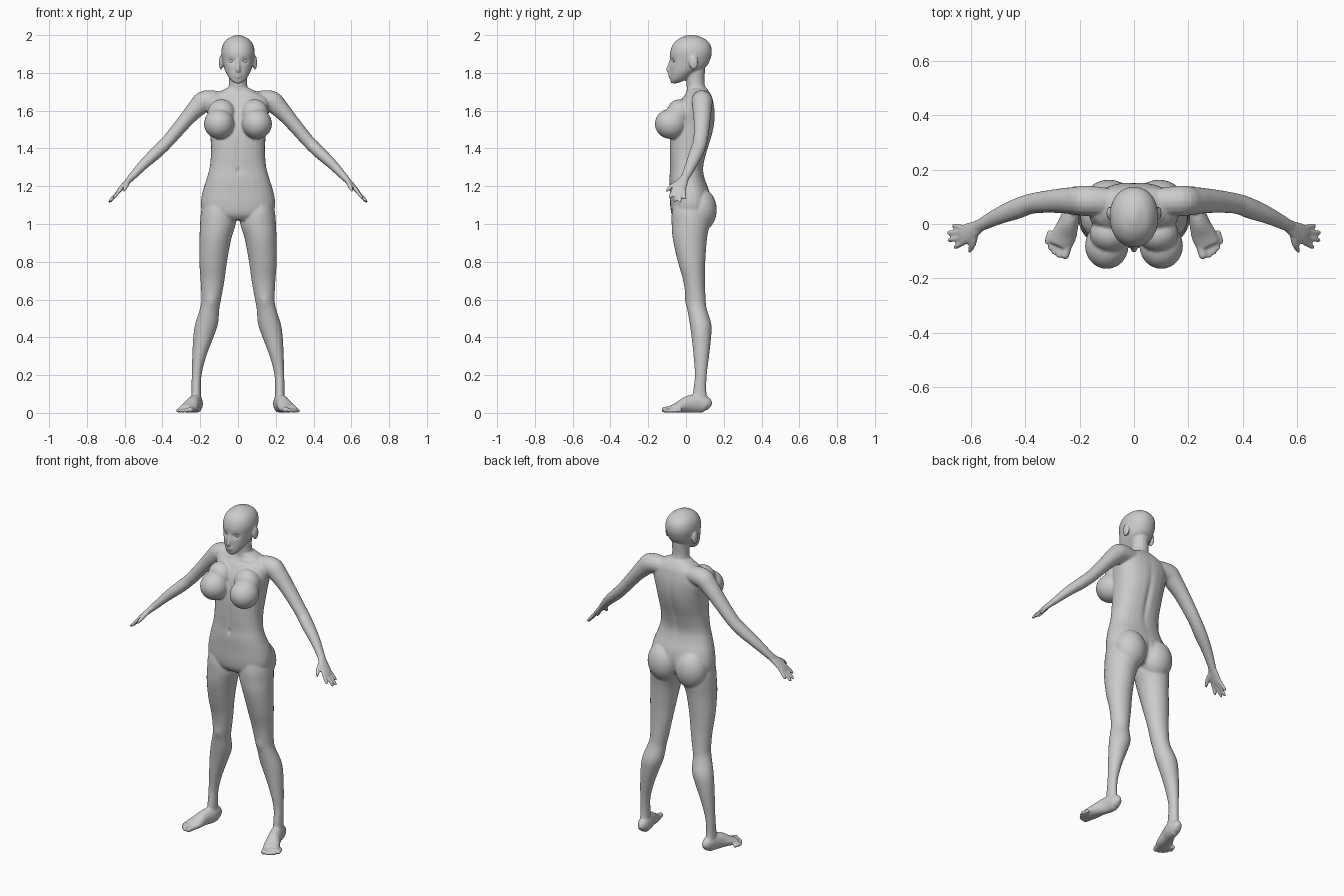
import bpy, bmesh, math
from mathutils import Vector, Matrix

bm = bmesh.new()


def smooth_rows(rows, steps=4):
    """Catmull-Rom interpolation of section rows."""
    out = []
    n = len(rows)
    for i in range(n - 1):
        a, b, c, d = rows[max(i - 1, 0)], rows[i], rows[i + 1], rows[min(i + 2, n - 1)]
        for k in range(steps):
            t = k / steps
            out.append([0.5 * (2 * q + (r - p) * t + (2 * p - 5 * q + 4 * r - s) * t * t
                               + (3 * q - p - 3 * r + s) * t ** 3)
                        for p, q, r, s in zip(a, b, c, d)])
    return out + [list(rows[-1])]


def skin(rings):
    loops = [[bm.verts.new(p) for p in ring] for ring in rings]
    n = len(loops[0])
    faces = [bm.faces.new((a[i], a[(i + 1) % n], b[(i + 1) % n], b[i]))
             for a, b in zip(loops, loops[1:]) for i in range(n)]
    faces += [bm.faces.new(loops[0]), bm.faces.new(loops[-1])]
    bmesh.ops.recalc_face_normals(bm, faces=faces)


def stack(rows, side=1, power=2.0, n=28):
    """Horizontal sections: z, x0, x1, y0, y1."""
    rings = []
    for z, x0, x1, y0, y1 in smooth_rows(rows):
        ring = []
        for i in range(n):
            a = 2 * math.pi * i / n
            c, s = math.cos(a), math.sin(a)
            u = math.copysign(abs(c) ** (2 / power), c)
            v = math.copysign(abs(s) ** (2 / power), s)
            ring.append((side * ((x0 + x1) / 2 + u * (x1 - x0) / 2), (y0 + y1) / 2 + v * (y1 - y0) / 2, z))
        rings.append(ring)
    skin(rings)


def tube(rows, side=1, ref=(0, 1, 0), n=16):
    """Sections along a path: x, y, z, radius along ref, other radius."""
    rows = smooth_rows(rows)
    pts = [Vector(r[:3]) for r in rows]
    rings = []
    for i, r in enumerate(rows):
        t = (pts[min(i + 1, len(pts) - 1)] - pts[max(i - 1, 0)]).normalized()
        v = Vector(ref)
        v = (v - t * v.dot(t)).normalized()
        u = t.cross(v)
        ring = []
        for k in range(n):
            a = 2 * math.pi * k / n
            p = pts[i] + v * math.cos(a) * r[3] + u * math.sin(a) * r[4]
            ring.append((side * p.x, p.y, p.z))
        rings.append(ring)
    skin(rings)


def ball(c, r, side=1):
    m = Matrix.Translation((side * c[0], c[1], c[2])) @ Matrix.Diagonal((*r, 1))
    bmesh.ops.create_uvsphere(bm, u_segments=24, v_segments=16, radius=1, matrix=m)


def digit(a, b, r, side, ref=(0, 1, 0)):
    """Finger or toe with a rounded tip."""
    a, b = Vector(a), Vector(b)
    tube([(*a, r, r), (*a.lerp(b, 0.5), r, r), (*a.lerp(b, 0.88), r * .9, r * .9), (*b, r * .4, r * .4)], side, ref, 10)


# torso
stack([(z, -w, w, f, b) for z, w, f, b in (
    (1.72, .058, .005, .11), (1.69, .12, 0, .13), (1.66, .16, -.025, .142), (1.60, .165, -.058, .152),
    (1.53, .152, -.075, .15), (1.46, .146, -.085, .135), (1.38, .143, -.087, .11), (1.30, .15, -.085, .092),
    (1.24, .166, -.088, .1), (1.17, .188, -.086, .125), (1.10, .197, -.084, .135), (1.05, .18, -.075, .125),
    (1.02, .13, -.05, .1))], power=2.3)
# neck
tube([(0, .07, 1.62, .05, .06), (0, .058, 1.69, .052, .056), (0, .05, 1.75, .048, .048), (0, .05, 1.82, .052, .05)],
     ref=(0, 1, 0))
# head
stack([(z, -w, w, f, b) for z, w, f, b in (
    (1.745, .018, -.078, -.045), (1.765, .042, -.084, 0), (1.80, .063, -.085, .05), (1.83, .075, -.086, .105),
    (1.87, .084, -.084, .128), (1.91, .089, -.084, .137), (1.95, .08, -.07, .129), (1.98, .056, -.04, .1),
    (1.996, .022, -.005, .06), (2.001, .006, .02, .035))], power=2.15)
# nose and lips
tube([(0, -.078, 1.875, .008, .008), (0, -.087, 1.84, .01, .009), (0, -.094, 1.815, .011, .012),
      (0, -.085, 1.803, .008, .012)])
ball((0, -.085, 1.789), (.022, .009, .006))
ball((0, -.084, 1.779), (.018, .009, .006))

for s in (1, -1):
    # ear
    ball((.09, .04, 1.855), (.011, .024, .038), s)
    # chest
    ball((.1, -.08, 1.53), (.08, .085, .08), s)
    ball((.088, -.035, 1.585), (.075, .068, .075), s)
    # seat muscles
    ball((.092, .075, 1.075), (.096, .088, .115), s)
    # leg
    stack([(1.13, .04, .18, -.06, .11), (1.06, .015, .196, -.075, .125), (1.0, .012, .201, -.076, .125),
           (.92, .036, .204, -.07, .111), (.8, .058, .205, -.043, .102), (.7, .072, .198, -.015, .1),
           (.6, .09, .194, 0, .104), (.55, .099, .202, .007, .11), (.47, .106, .227, .02, .134),
           (.4, .13, .237, .03, .133), (.3, .168, .242, .04, .122), (.2, .193, .245, .047, .11),
           (.11, .196, .246, .037, .108), (.04, .192, .25, .03, .12)], s)
    # foot and toes
    tube([(.214, .126, .03, .014, .02), (.217, .105, .044, .03, .043), (.222, .06, .05, .035, .05),
          (.238, .01, .045, .037, .045), (.256, -.04, .03, .046, .029), (.274, -.08, .02, .044, .019)],
         s, (1, 0, 0))
    for x, y, r in ((.257, -.128, .016), (.279, -.124, .011), (.296, -.112, .011), (.31, -.096, .0105),
                    (.322, -.073, .010)):
        digit((x - .015, y + .05, r + .004), (x, y, r), r, s, (1, 0, 0))
    # arm
    tube([(.08, .08, 1.655, .05, .045), (.17, .085, 1.652, .056, .056), (.215, .085, 1.617, .052, .05),
          (.275, .085, 1.552, .045, .04), (.37, .076, 1.44, .038, .034), (.43, .056, 1.38, .038, .033),
          (.5, .028, 1.315, .031, .027), (.575, -.01, 1.235, .022, .018)], s)
    # hand
    tube([(.562, -.004, 1.248, .022, .017), (.595, -.025, 1.214, .034, .015), (.62, -.037, 1.187, .038, .013),
          (.637, -.039, 1.168, .034, .01)], s)
    for y, tip in ((-.012, (.667, -.006, 1.13)), (-.03, (.685, -.032, 1.113)),
                   (-.048, (.683, -.06, 1.117)), (-.066, (.66, -.087, 1.135))):
        digit((.62, y, 1.186), tip, .0095, s)
    # thumb
    tube([(.583, -.03, 1.225, .014, .013), (.59, -.07, 1.205, .012, .012), (.601, -.095, 1.182, .009, .009),
          (.605, -.106, 1.172, .004, .004)], s, (1, 0, 0))

me = bpy.data.meshes.new("body")
bm.to_mesh(me)
bm.free()
body = bpy.data.objects.new("body", me)
bpy.context.collection.objects.link(body)
bpy.context.view_layer.objects.active = body
body.select_set(True)

# fuse all parts into one skin
rm = body.modifiers.new("fuse", 'REMESH')
rm.mode = 'VOXEL'
rm.voxel_size = 0.006
bpy.ops.object.modifier_apply(modifier="fuse")

# shallow surface relief: centre, radii, push along y
relief = [((0, .11, 1.45), (.014, .06, .16), -.010),    # spine furrow
          ((0, .14, 1.06), (.014, .08, .07), -.012),    # seat cleft
          ((0, -.085, 1.28), (.008, .03, .016), .010),  # navel
          ((0, -.085, 1.38), (.012, .03, .08), .005)]   # belly furrow
for s in (1, -1):
    relief += [((s * .036, -.078, 1.862), (.02, .03, .013), .011),  # eye socket
               ((s * .07, -.0, 1.69), (.05, .04, .008), -.006),     # collarbone
               ((s * .14, .005, .59), (.025, .03, .03), -.006)]     # kneecap
for v in body.data.vertices:
    p = v.co.copy()
    for c, r, d in relief:
        q = sum(((p[i] - c[i]) / r[i]) ** 2 for i in range(3))
        if q < 6:
            v.co.y += d * math.exp(-q)

sm = body.modifiers.new("soften", 'SMOOTH')
sm.factor = 0.5
sm.iterations = 3
bpy.ops.object.shade_smooth()

# eyes
for s in (1, -1):
    bpy.ops.mesh.primitive_uv_sphere_add(segments=16, ring_count=10, radius=.014, location=(s * .035, -.056, 1.862))
    eye = bpy.context.object
    eye.name = "right_eye" if s < 0 else "left_eye"
    bpy.ops.object.shade_smooth()
